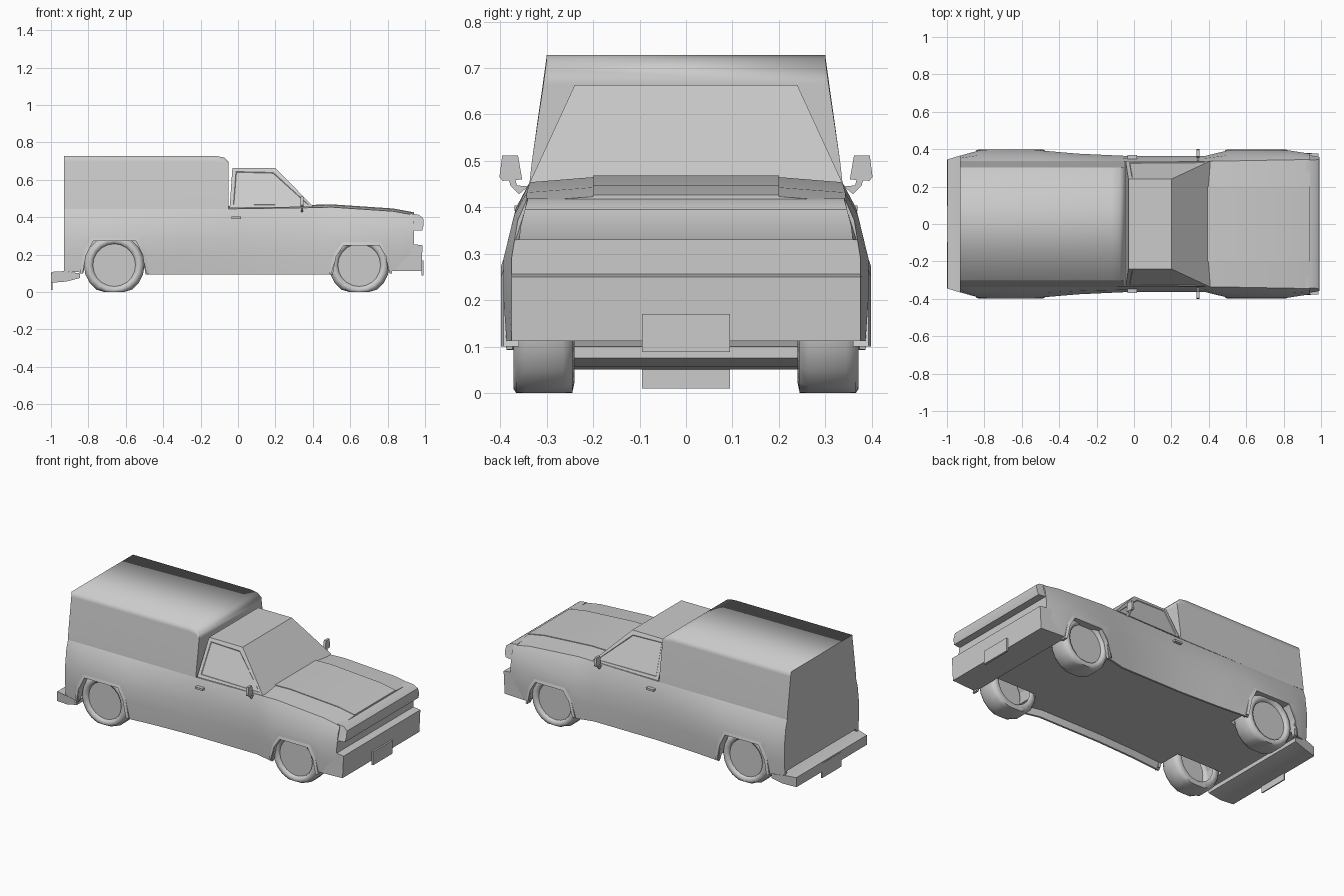
import bpy, bmesh, math

if "Cube" in bpy.data.objects:
    bpy.data.objects.remove(bpy.data.objects["Cube"])


def finish(bm, name, smooth=True, angle=35):
    bmesh.ops.recalc_face_normals(bm, faces=bm.faces)
    me = bpy.data.meshes.new(name)
    bm.to_mesh(me)
    bm.free()
    ob = bpy.data.objects.new(name, me)
    bpy.context.collection.objects.link(ob)
    bpy.ops.object.select_all(action='DESELECT')
    ob.select_set(True)
    bpy.context.view_layer.objects.active = ob
    if smooth:
        bpy.ops.object.shade_smooth_by_angle(angle=math.radians(angle))
    return ob


def loft_bm(rings, closed=True, caps=True):
    bm = bmesh.new()
    rows = [[bm.verts.new(p) for p in r] for r in rings]
    n = len(rows[0])
    for a, b in zip(rows, rows[1:]):
        for i in range(n if closed else n - 1):
            j = (i + 1) % n
            bm.faces.new((a[i], a[j], b[j], b[i]))
    if caps:
        bm.faces.new(rows[0])
        bm.faces.new(rows[-1])
    return bm


def loft(name, rings, **kw):
    return finish(loft_bm(rings), name, **kw)


def prism(name, pts, y0, y1, **kw):
    return loft(name, [[(x, y, z) for x, z in pts] for y in (y0, y1)], **kw)


def box(name, x0, x1, y0, y1, z0, z1):
    return prism(name, [(x0, z0), (x1, z0), (x1, z1), (x0, z1)], y0, y1, smooth=False)


def mirrored(half):
    return half + [(x, -y, z) for x, y, z in reversed(half)]


# Lower body: station, half width, bottom, top, top half width (floor sits above the sills)
def section(x, w, zb, zt, wt):
    return mirrored([(x, w - 0.03, 0.13), (x, w - 0.018, zb), (x, w - 0.006, zb), (x, w, 0.2),
                     (x, w, 0.29), (x, (w + wt) / 2 + 0.002, 0.29 + (zt - 0.29) * 0.6),
                     (x, wt, zt - 0.015), (x, 0.2, zt - 0.004), (x, 0.2, zt)])


stations = [(-0.93, 0.365, 0.11, 0.46, 0.336), (-0.83, 0.393, 0.105, 0.46, 0.338),
            (-0.5, 0.393, 0.093, 0.46, 0.338), (-0.3, 0.376, 0.093, 0.46, 0.336),
            (-0.04, 0.364, 0.093, 0.46, 0.335), (0.38, 0.364, 0.093, 0.466, 0.335),
            (0.5, 0.393, 0.093, 0.469, 0.337), (0.83, 0.393, 0.115, 0.447, 0.343),
            (0.94, 0.376, 0.115, 0.427, 0.345)]
body = loft("body", [section(*s) for s in stations], angle=45)

# Nose lip that overhangs the grille
loft("hood_lip", [[(x, y * k, z) for x, z, k in
                   [(0.92, 0.33, 1.035), (0.985, 0.33, 1.005), (0.993, 0.36, 0.995),
                    (0.99, 0.395, 0.97), (0.965, 0.414, 0.955), (0.92, 0.42, 0.955)]]
                  for y in (-0.358, 0.358)])

# Wheel openings, flares and wheels
rear_arch = [(-0.83, 0.06), (-0.815, 0.19), (-0.775, 0.272), (-0.545, 0.272), (-0.51, 0.2), (-0.49, 0.06)]
front_arch = [(0.50, 0.06), (0.525, 0.19), (0.565, 0.25), (0.755, 0.25), (0.79, 0.19), (0.81, 0.06)]
for s, side in ((1, "left"), (-1, "right")):
    for cx, arch, end in ((-0.662, rear_arch, "rear"), (0.648, front_arch, "front")):
        cutter = prism("arch_cutter", arch, s * 0.225, s * 0.5, smooth=False)
        cutter.hide_render = True
        mod = body.modifiers.new("arch", 'BOOLEAN')
        mod.operation = 'DIFFERENCE'
        mod.solver = 'EXACT'
        mod.object = cutter
        bpy.context.view_layer.objects.active = body
        bpy.ops.object.modifier_apply(modifier=mod.name)
        bpy.data.objects.remove(cutter)

        # Flare: strip between the opening and a slightly larger outline
        pts = [(x, max(z, 0.1)) for x, z in arch]
        outer = [(cx + (x - cx) * 1.09, z if i in (0, 5) else z + 0.017)
                 for i, (x, z) in enumerate(pts)]
        rings = [[(xi, s * 0.36, zi), (xi, s * 0.399, zi), (xo, s * 0.393, zo), (xo, s * 0.36, zo)]
                 for (xi, zi), (xo, zo) in zip(pts, outer)]
        loft(f"{end}_{side}_flare", rings)

        # Tyre, revolved and flattened where it meets the ground
        prof = [(0.113, 0.35), (0.118, 0.366), (0.135, 0.372), (0.15, 0.366), (0.162, 0.345),
                (0.162, 0.265), (0.15, 0.245), (0.12, 0.24), (0.11, 0.25)]
        n = 20
        rings = []
        for r, y in prof:
            rings.append([(cx + r * math.cos(2 * math.pi * i / n), s * y,
                           max(0.144 + r * math.sin(2 * math.pi * i / n), 0.0))
                          for i in range(n)])
        finish(loft_bm(rings, caps=False), f"{end}_{side}_tyre", angle=60)
        hub = [(cx + 0.115 * math.cos(2 * math.pi * i / n),
                0.144 + 0.115 * math.sin(2 * math.pi * i / n)) for i in range(n)]
        prism(f"{end}_{side}_hub", hub, s * 0.335, s * 0.353)


# Canopy over the bed
def canopy_ring(x, zt, wt):
    return mirrored([(x, 0.338, 0.445), (x, 0.332, 0.5), (x, wt + 0.004, zt - 0.03), (x, wt, zt)])


loft("canopy", [canopy_ring(-0.93, 0.728, 0.3), canopy_ring(-0.12, 0.728, 0.3),
                canopy_ring(-0.075, 0.72, 0.3), canopy_ring(-0.052, 0.697, 0.303)], angle=85)

# Cab with shallow side windows
base = mirrored([(-0.045, 0.336, 0.45), (0.405, 0.336, 0.455)])
roof = mirrored([(-0.03, 0.24, 0.663), (0.2, 0.24, 0.663)])
bm = loft_bm([base, roof])
bmesh.ops.recalc_face_normals(bm, faces=bm.faces)
bm.normal_update()
sides = [f for f in bm.faces if abs(f.normal.y) > 0.7]
bmesh.ops.inset_individual(bm, faces=sides, thickness=0.028, depth=0)
bmesh.ops.inset_individual(bm, faces=sides, thickness=0.004, depth=-0.003)
finish(bm, "cab")

# Bumpers and plates
loft("front_bumper", [[(0.81, y * 1.03, 0.112), (0.98, y, 0.112), (0.987, y, 0.25),
                       (0.94, y, 0.256), (0.81, y * 1.03, 0.256)] for y in (-0.376, 0.376)],
     smooth=False)
rear_prof = [(-1.0, 0.05, 0.345), (-0.998, 0.108, 0.345), (-0.93, 0.112, 0.366),
             (-0.845, 0.1, 0.37), (-0.845, 0.075, 0.37), (-0.92, 0.056, 0.362)]
loft("rear_bumper", [[(x, s * w, z) for x, z, w in rear_prof] for s in (-1, 1)])
box("front_plate", 0.98, 0.993, -0.095, 0.095, 0.088, 0.17)
box("rear_plate", -1.0, -0.993, -0.095, 0.095, 0.01, 0.1)

# Door mirrors and handles
for s, side in ((1, "left"), (-1, "right")):
    face = [(0.353, 0.46), (0.395, 0.457), (0.402, 0.465), (0.396, 0.512), (0.362, 0.512)]
    loft(f"{side}_mirror", [[(x, s * y, z) for y, z in face] for x in (0.335, 0.35)], smooth=False)
    arm = [(0.34, 0.445), (0.36, 0.428), (0.378, 0.446), (0.382, 0.46), (0.368, 0.46), (0.364, 0.447)]
    loft(f"{side}_mirror_arm", [[(x, s * y, z) for y, z in arm] for x in (0.338, 0.347)], smooth=False)
    box(f"{side}_door_handle", -0.035, 0.015, s * 0.345, s * 0.37, 0.392, 0.404)
